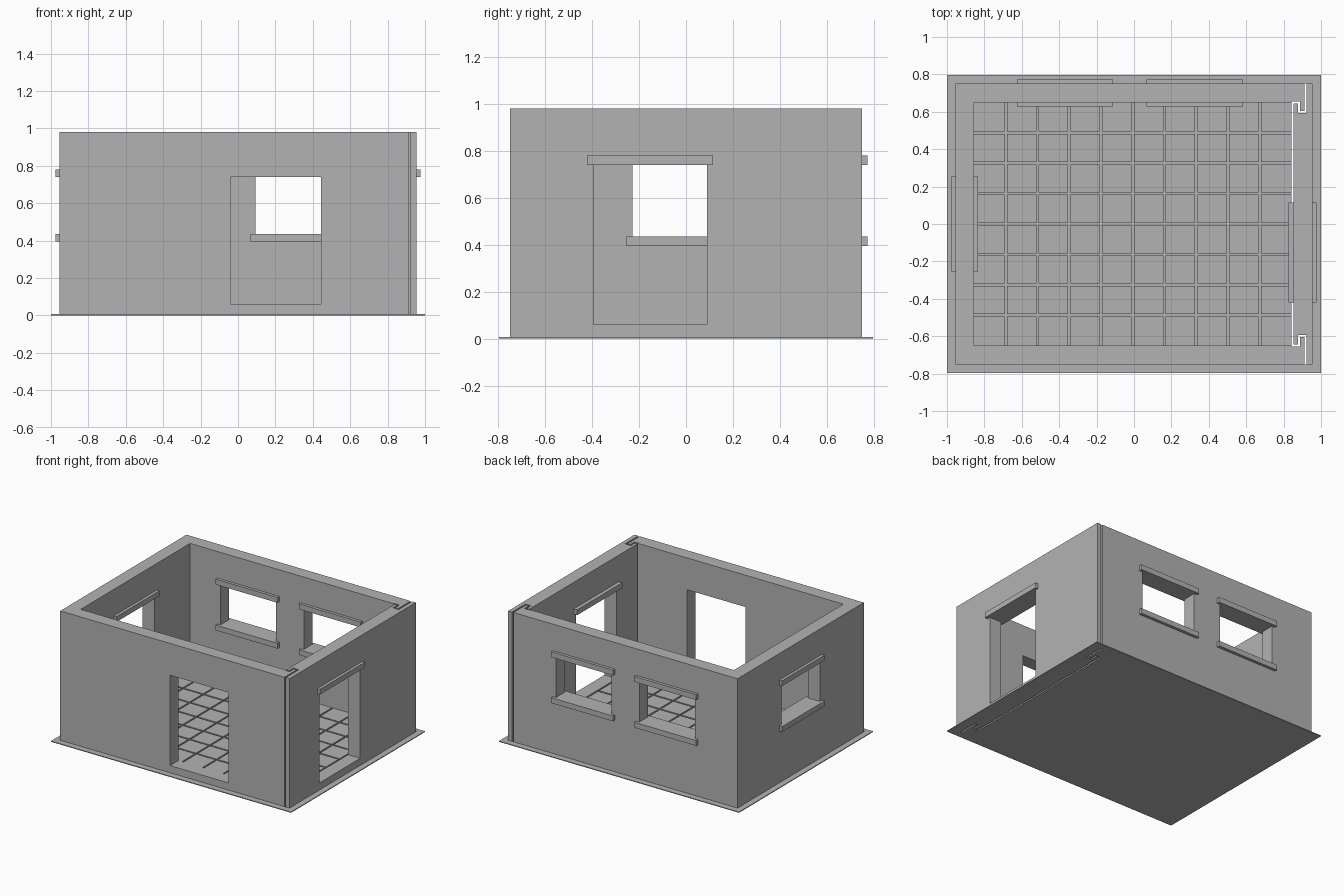
import bpy
import bmesh

if "Cube" in bpy.data.objects:
    bpy.data.objects.remove(bpy.data.objects["Cube"], do_unlink=True)

grey = bpy.data.materials.new("plain_grey")
grey.use_nodes = True
COLOUR = (0.45, 0.45, 0.45, 1)
grey.diffuse_color = COLOUR
grey.node_tree.nodes["Principled BSDF"].inputs["Base Color"].default_value = COLOUR


def finish(name, bm):
    bmesh.ops.recalc_face_normals(bm, faces=bm.faces)
    mesh = bpy.data.meshes.new(name)
    bm.to_mesh(mesh)
    bm.free()
    mesh.materials.append(grey)
    obj = bpy.data.objects.new(name, mesh)
    bpy.context.scene.collection.objects.link(obj)
    return obj


def add_box(bm, x, y, z):
    """Add a box given as three (low, high) ranges."""
    verts = bmesh.ops.create_cube(bm, size=1)["verts"]
    for v in verts:
        v.co = [r[0] if c < 0 else r[1] for c, r in zip(v.co, (x, y, z))]


def box(name, x, y, z):
    bm = bmesh.new()
    add_box(bm, x, y, z)
    return finish(name, bm)


def prism(name, outline, z):
    """Extrude a plan outline between two heights."""
    bm = bmesh.new()
    face = bm.faces.new([bm.verts.new((x, y, z[0])) for x, y in outline])
    ext = bmesh.ops.extrude_face_region(bm, geom=[face])["geom"]
    for v in ext:
        if isinstance(v, bmesh.types.BMVert):
            v.co.z = z[1]
    return finish(name, bm)


def cut(target, cutter):
    mod = target.modifiers.new("cut", "BOOLEAN")
    mod.operation = "DIFFERENCE"
    mod.solver = "EXACT"
    mod.object = cutter
    bpy.context.view_layer.update()
    graph = bpy.context.evaluated_depsgraph_get()
    mesh = bpy.data.meshes.new_from_object(target.evaluated_get(graph))
    target.modifiers.clear()
    target.data = mesh
    bpy.data.objects.remove(cutter, do_unlink=True)


def mirrored(points):
    """Continue a half outline with its mirror image in y."""
    return points + [(x, -y) for x, y in reversed(points)]


# Main dimensions
X, Y = 0.955, 0.751          # outer wall faces
IX, IY = 0.855, 0.65         # inner wall faces
PLATE, FLOOR, TOP = 0.006, 0.06, 0.98
HEAD, SILL, BAR = 0.74, 0.435, 0.04
OUT = 0.022                  # how far lintels and sills stand proud

# Interlocking joint between the room and the removable right wall
room_side = [(0.912, Y), (0.912, 0.6045), (0.8875, 0.6045),
             (0.8875, 0.6555), (0.8425, 0.6555)]
wall_side = [(0.923, Y), (0.923, 0.5935), (0.8765, 0.5935),
             (0.8765, 0.6445), (0.8535, 0.6445)]

# Thin base plate, slit along the joint
base = box("base_plate", (-1, 1), (-0.797, 0.797), (0, PLATE))
gap = mirrored(room_side) + list(reversed(mirrored(wall_side)))
cut(base, prism("joint_cutter", gap, (-0.1, 0.1)))

# Walls
inner = [(0.8425, IY), (-IX, IY)]
outer = [(-X, -Y), (-X, Y)]
room = prism("room_walls", mirrored(room_side + inner) + outer, (PLATE, TOP))
right = prism("right_wall", mirrored([(X, Y)] + wall_side), (PLATE, TOP))

# Front door
cut(room, box("front_door_cutter", (-0.04, 0.445), (-0.9, -0.5), (FLOOR, HEAD)))

# Right door
cut(right, box("right_door_cutter", (0.7, 1.1), (-0.395, 0.09), (FLOOR, HEAD)))

# Windows
back_spans = {"back_right_window": (-0.6, -0.137), "back_left_window": (0.093, 0.556)}
back_spans = {"back_window_" + str(i + 1): s for i, s in enumerate(back_spans.values())}
side_span = (-0.228, 0.228)
for name, span in back_spans.items():
    cut(room, box(name + "_cutter", span, (0.5, 0.9), (SILL, HEAD)))
cut(room, box("side_window_cutter", (-1.1, -0.7), side_span, (SILL, HEAD)))


# Lintels and sills, standing proud on both wall faces
def bar(name, span, depth, along_x, z):
    length = (span[0] - 0.026, span[1] + 0.026)
    x, y = (length, depth) if along_x else (depth, length)
    box(name, x, y, z)


heads, sills = (HEAD, HEAD + BAR), (SILL - BAR, SILL)
back_depth = (IY - OUT, Y + OUT)
side_depth = (-X - OUT, -IX + OUT)
for name, span in back_spans.items():
    bar(name + "_lintel", span, back_depth, True, heads)
    bar(name + "_sill", span, back_depth, True, sills)
bar("side_window_lintel", side_span, side_depth, False, heads)
bar("side_window_sill", side_span, side_depth, False, sills)
bar("right_door_lintel", (-0.395, 0.09), (IX - 0.03, X + OUT), False, heads)

# Floor slab with raised square tiles
fx, fy = (-IX, 0.8425), (-IY, IY)
box("floor_slab", fx, fy, (PLATE, FLOOR - 0.01))


def tile_ranges(span, count, joint=0.012):
    step = (span[1] - span[0]) / count
    return [(span[0] + i * step + (joint / 2 if i else 0),
             span[0] + (i + 1) * step - (joint / 2 if i < count - 1 else 0))
            for i in range(count)]


tiles = bmesh.new()
for tx in tile_ranges(fx, 10):
    for ty in tile_ranges(fy, 8):
        add_box(tiles, tx, ty, (FLOOR - 0.01, FLOOR - 0.001))
finish("floor_tiles", tiles)
